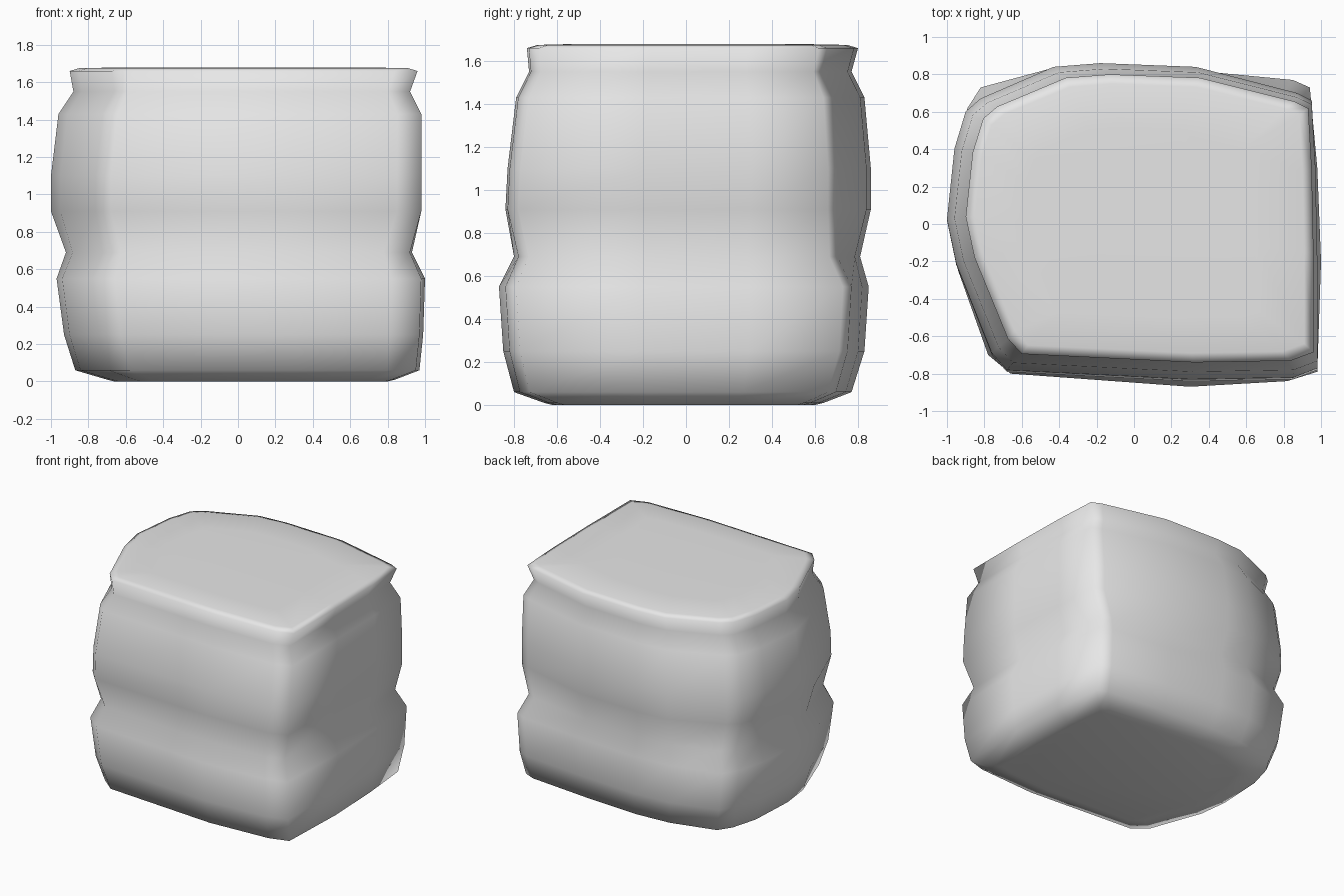
import bpy
import bmesh

default_cube = bpy.data.objects.get("Cube")
if default_cube:
    bpy.data.objects.remove(default_cube, do_unlink=True)


def make_material(name, colour):
    material = bpy.data.materials.new(name)
    material.use_nodes = True
    material.diffuse_color = colour
    for node in material.node_tree.nodes:
        if node.type == 'BSDF_PRINCIPLED':
            node.inputs["Base Color"].default_value = colour
    return material


def normalise(plan):
    """Scale an outline so that its bounding box runs from 0 to 1."""
    xs, ys = zip(*plan)
    return [((x - min(xs)) / (max(xs) - min(xs)),
             (y - min(ys)) / (max(ys) - min(ys))) for x, y in plan]


# Outlines of the lower and upper halves, starting at the front right corner
lower_plan = normalise([
    (-.78, -.70), (-.66, -.80), (.3, -.87), (.82, -.84), (.98, -.79),
    (1, -.2), (.98, .3), (.94, .73), (.85, .77),
    (.33, .82), (-.15, .85), (-.45, .83), (-.82, .73),
    (-.89, .62), (-.95, .4), (-.97, 0), (-.94, -.25)])
upper_plan = normalise([
    (-.76, -.70), (-.68, -.79), (.3, -.84), (.85, -.83), (.98, -.78),
    (.98, -.2), (.97, .3), (.95, .66), (.87, .70),
    (.33, .84), (-.18, .86), (-.43, .84), (-.82, .67),
    (-.9, .6), (-.96, .4), (-1, .02), (-.95, -.22)])

# Each level: height, x range, y range
levels = [
    (0, -.66, .8, -.62, .6),
    (.01, -.7, .84, -.66, .64),
    (.06, -.87, .97, -.8, .77),
    (.25, -.93, .99, -.85, .83),
    (.55, -.97, 1, -.87, .85),
    (.69, -.92, .93, -.8, .81),
    (.91, -1, .98, -.84, .86),
    (1.1, -1, .98, -.83, .86),
    (1.43, -.96, .98, -.79, .83),
    (1.55, -.88, .92, -.73, .77),
    (1.66, -.9, .96, -.74, .8),
    (1.675, -.85, .91, -.69, .75),
    (1.68, -.6, .66, -.5, .5),
]


def blend_factor(height):
    """Fade from the lower to the upper outline across the waist groove."""
    return min(1, max(0, (height - .55) / .35))


def make_ring(bm, height, left, right, front, back):
    t = blend_factor(height)
    ring = []
    for low, high in zip(lower_plan, upper_plan):
        u = low[0] + (high[0] - low[0]) * t
        v = low[1] + (high[1] - low[1]) * t
        ring.append(bm.verts.new((left + (right - left) * u,
                                  front + (back - front) * v, height)))
    return ring


# Body: stacked rings joined by quads and capped at both ends
bm = bmesh.new()
rings = [make_ring(bm, *level) for level in levels]
for below, above in zip(rings, rings[1:]):
    count = len(below)
    for i in range(count):
        j = (i + 1) % count
        bm.faces.new((below[i], below[j], above[j], above[i]))
bm.faces.new(rings[-1])
bm.faces.new(reversed(rings[0]))
bmesh.ops.recalc_face_normals(bm, faces=bm.faces)
for face in bm.faces:
    face.smooth = True

mesh = bpy.data.meshes.new("grooved_block")
bm.to_mesh(mesh)
bm.free()
mesh.materials.append(make_material("light grey", (.8, .8, .8, 1)))
block = bpy.data.objects.new("grooved_block", mesh)
bpy.context.collection.objects.link(block)
